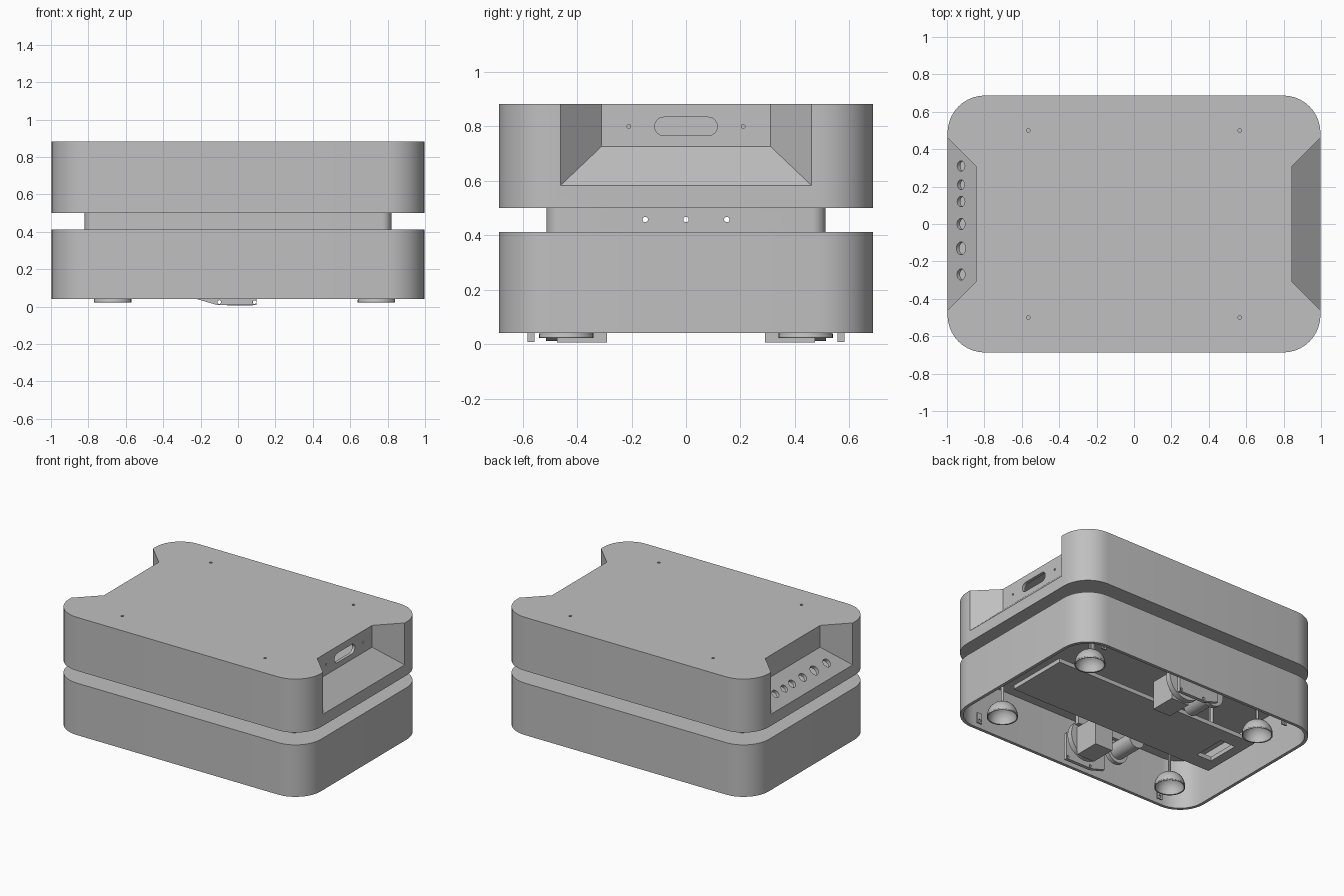
import bpy, bmesh, math
from mathutils import Matrix, Vector

if "Cube" in bpy.data.objects:
    bpy.data.objects.remove(bpy.data.objects["Cube"], do_unlink=True)

grey = bpy.data.materials.new("light grey")
grey.use_nodes = True
grey.diffuse_color = (0.527, 0.527, 0.527, 1)
grey.node_tree.nodes["Principled BSDF"].inputs["Base Color"].default_value = grey.diffuse_color


def finish(name, bm):
    bmesh.ops.recalc_face_normals(bm, faces=bm.faces)
    mesh = bpy.data.meshes.new(name)
    bm.to_mesh(mesh)
    bm.free()
    mesh.materials.append(grey)
    ob = bpy.data.objects.new(name, mesh)
    bpy.context.collection.objects.link(ob)
    return ob


def prism(name, outline, low, high, axis="z"):
    """Extrude a 2D outline along an axis; outline is (x,y), (x,z) or (y,z)."""
    place = {"z": lambda a, b, t: (a, b, t),
             "y": lambda a, b, t: (a, t, b),
             "x": lambda a, b, t: (t, a, b)}[axis]
    bm = bmesh.new()
    ends = [[bm.verts.new(place(a, b, t)) for a, b in outline] for t in (low, high)]
    for ring in ends:
        bm.faces.new(ring)
    for i in range(len(outline)):
        j = (i + 1) % len(outline)
        bm.faces.new((ends[0][i], ends[0][j], ends[1][j], ends[1][i]))
    return finish(name, bm)


def rounded(hx, hy, r, cx=0, cy=0, steps=10):
    pts = []
    for k, (sx, sy) in enumerate([(1, 1), (-1, 1), (-1, -1), (1, -1)]):
        for i in range(steps + 1):
            a = math.pi / 2 * (k + i / steps)
            pts.append((cx + sx * (hx - r) + r * math.cos(a),
                        cy + sy * (hy - r) + r * math.sin(a)))
    return pts


def rect(x0, x1, y0, y1):
    return [(x0, y0), (x1, y0), (x1, y1), (x0, y1)]


def cylinder(name, centre, r, length, direction=(0, 0, 1), sides=32):
    bm = bmesh.new()
    turn = Vector(direction).to_track_quat("Z", "Y").to_matrix().to_4x4()
    bmesh.ops.create_cone(bm, cap_ends=True, segments=sides, radius1=r, radius2=r,
                          depth=length, matrix=Matrix.Translation(centre) @ turn)
    return finish(name, bm)


def cut(ob, cutters):
    for c in cutters:
        m = ob.modifiers.new("cut", "BOOLEAN")
        m.operation, m.solver, m.object = "DIFFERENCE", "EXACT", c
    bpy.context.view_layer.update()
    deps = bpy.context.evaluated_depsgraph_get()
    mesh = bpy.data.meshes.new_from_object(ob.evaluated_get(deps))
    ob.modifiers.clear()
    ob.data = mesh
    for c in cutters:
        bpy.data.objects.remove(c, do_unlink=True)


def recess(side, grow):
    """Wedge whose floor slopes outward and whose end walls splay outward."""
    bm = bmesh.new()
    out = 0.2
    xi, xo = 0.845 - grow, 0.845 + out
    zi = 0.727 - grow
    layers = []
    for z_in, z_out in ((zi, zi - out * 0.95), (1.0, 1.0)):
        layers.append([bm.verts.new((side * x, y, z)) for x, y, z in (
            (xi, -0.31 - grow, z_in), (xo, -0.31 - out - grow, z_out),
            (xo, 0.31 + out + grow, z_out), (xi, 0.31 + grow, z_in))])
    for ring in layers:
        bm.faces.new(ring)
    for i in range(4):
        j = (i + 1) % 4
        bm.faces.new((layers[0][i], layers[0][j], layers[1][j], layers[1][i]))
    return finish("recess_cutter", bm)


HX, HY, R, WALL = 0.997, 0.687, 0.2, 0.022

# Upper shell: hollow body with a splayed recess at each end
cavity = prism("cavity", rounded(HX - WALL, HY - WALL, R - WALL), 0.50 + WALL, 0.88 - WALL)
cut(cavity, [recess(1, WALL), recess(-1, WALL)])
upper = prism("upper_shell", rounded(HX, HY, R), 0.50, 0.883)
cut(upper, [recess(1, 0), recess(-1, 0)])
cut(upper, [cavity])
holes = [prism("slot_cutter", rounded(0.115, 0.034, 0.0339, 0, 0.80), 0.80, 0.90, "x")]
holes += [cylinder("hole", (0.845, y, 0.80), 0.007, 0.1, (1, 0, 0), 12) for y in (-0.21, 0.21)]
for y, r in ((0.31, 0.028), (0.21, 0.026), (0.12, 0.028), (0, 0.03), (-0.13, 0.034), (-0.27, 0.03)):
    holes.append(cylinder("hole", (-0.925, y, 0.651), r, 0.12, (-0.69, 0, 0.72), 24))
holes += [cylinder("hole", (x, y, 0.88), 0.01, 0.1, sides=12) for x in (-0.565, 0.565) for y in (-0.5, 0.5)]
cut(upper, holes)

# Neck ring with sensor holes at both ends
neck = prism("neck", rounded(0.82, 0.513, 0.05), 0.405, 0.505)
cut(neck, [prism("neck_core", rounded(0.80, 0.493, 0.03), 0.3, 0.6)]
    + [cylinder("hole", (0, y, 0.458), 0.01, 2, (1, 0, 0), 16) for y in (-0.15, 0, 0.15)])

# Lower shell, open underneath
lower = prism("lower_shell", rounded(HX, HY, R), 0.04, 0.412)
cut(lower, [prism("lower_core", rounded(HX - WALL, HY - WALL, R - WALL), 0, 0.412 - WALL)])

# Battery tray with a window at its rear end
tray = prism("tray", rect(-0.82, 0.82, -0.23, 0.23), 0.11, 0.14)
cut(tray, [prism("window_cutter", rect(-0.75, -0.63, -0.12, 0.12), 0, 0.3)])
for x in (-0.5, 0.5):
    for y in (-0.18, 0.18):
        cylinder("tray_post", (x, y, 0.265), 0.015, 0.25, sides=12)

# Bell-shaped feet on rods
for x in (-0.67, 0.74):
    for y in (-0.44, 0.44):
        bm = bmesh.new()
        bmesh.ops.create_uvsphere(bm, u_segments=32, v_segments=16, radius=0.1)
        bmesh.ops.bisect_plane(bm, geom=bm.verts[:] + bm.edges[:] + bm.faces[:],
                               plane_co=(0, 0, 0), plane_no=(0, 0, -1), clear_outer=True)
        bmesh.ops.translate(bm, verts=bm.verts, vec=(x, y, 0.032))
        foot = finish("foot", bm)
        foot.modifiers.new("shell", "SOLIDIFY").thickness = 0.01
        cylinder("foot_rod", (x, y, 0.26), 0.01, 0.27, sides=12)

# Drive units, mirrored front to back
for s in (-1, 1):
    bracket = prism("motor_bracket", [(-0.22, 0.04), (-0.11, 0.008), (0.1, 0.008), (0.1, 0.2),
                                      (0.02, 0.28), (-0.14, 0.28), (-0.22, 0.2)],
                    s * 0.557, s * 0.582, "y")
    cut(bracket, [cylinder("hole", (x, s * 0.57, 0.024), 0.01, 0.1, (0, 1, 0), 12) for x in (-0.1, 0.088)])
    cylinder("drive_flange", (-0.01, s * 0.495, 0.15), 0.138, 0.04, (0, 1, 0))
    cylinder("drive_shaft", (-0.01, s * 0.53, 0.15), 0.03, 0.06, (0, 1, 0))
    prism("gearbox", rect(-0.06, 0.08, 0.006, 0.21), s * 0.29, s * 0.475, "y")
    cylinder("motor", (-0.25, s * 0.37, 0.15), 0.06, 0.2, (0, 1, 0))
    cylinder("motor_cap", (-0.25, s * 0.48, 0.15), 0.085, 0.03, (0, 1, 0))
    prism("motor_mount", rect(-0.3, 0.1, 0.22, 0.39), s * 0.44, s * 0.47, "y")
    # Screw tabs along the shell wall
    for x in (-0.74, 0.78):
        tab = prism("screw_tab", rect(x - 0.02, x + 0.02, 0.045, 0.12), s * 0.62, s * 0.63, "y")
        cut(tab, [cylinder("hole", (x, s * 0.62, 0.065), 0.01, 0.1, (0, 1, 0), 12)])

# Smooth curved walls, keep edges sharp
bpy.ops.object.select_all(action="DESELECT")
for ob in bpy.context.scene.objects:
    if ob.type == "MESH" and ob.data.materials and ob.data.materials[0] == grey:
        ob.select_set(True)
        bpy.context.view_layer.objects.active = ob
bpy.ops.object.shade_smooth_by_angle(angle=math.radians(30))
